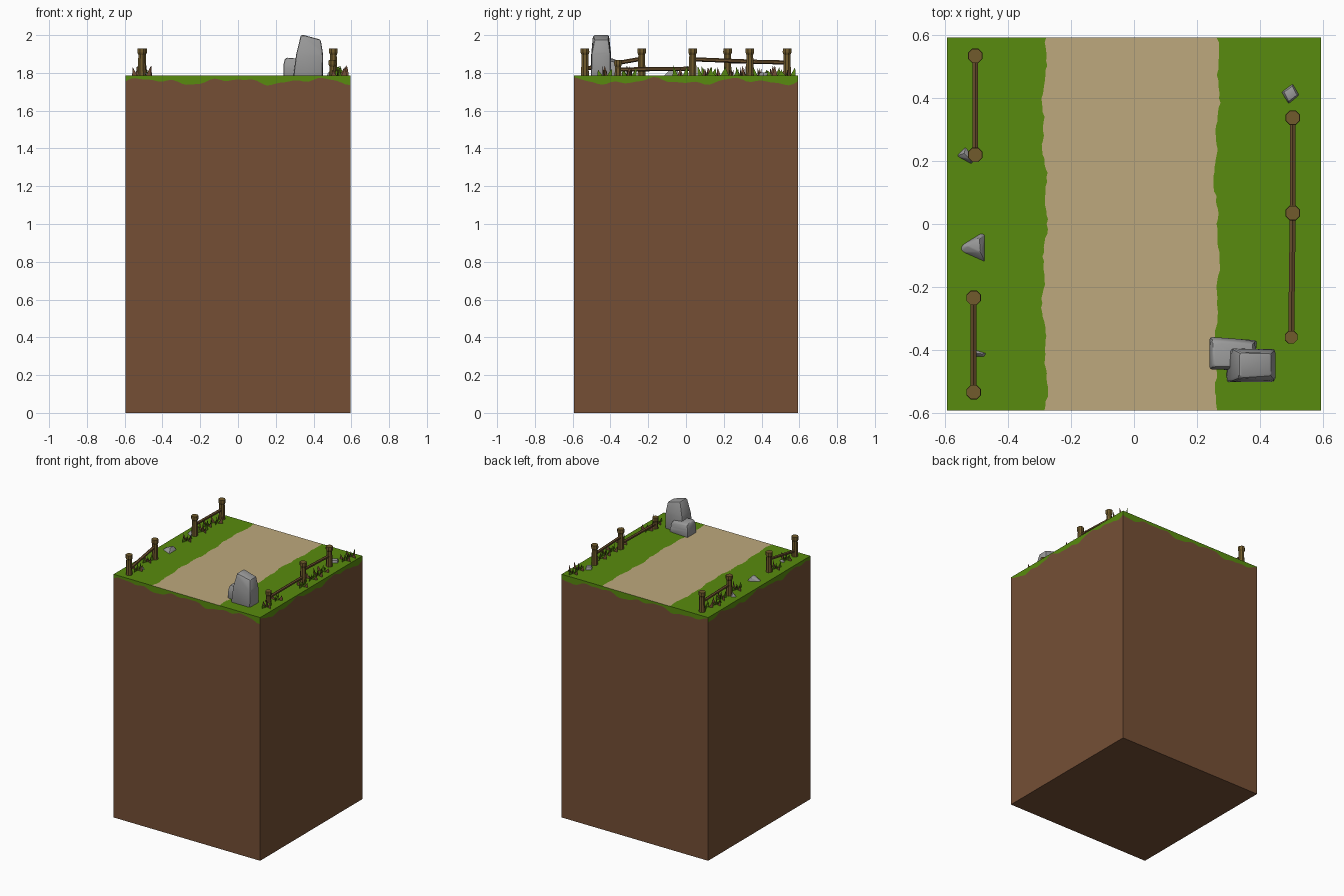
import bpy, bmesh, math, random
from mathutils import Vector

if "Cube" in bpy.data.objects:
    bpy.data.objects.remove(bpy.data.objects["Cube"])

random.seed(4)
X, Y, TOP = 0.595, 0.593, 1.785


def mat(name, rgb):
    m = bpy.data.materials.new(name)
    lin = [(c / 255 / 12.92 if c / 255 < 0.04 else ((c / 255 + 0.055) / 1.055) ** 2.4) for c in rgb]
    m.diffuse_color = (*lin, 1)
    m.use_nodes = True
    m.node_tree.nodes["Principled BSDF"].inputs["Base Color"].default_value = m.diffuse_color
    return m


DIRT = mat("dirt_brown", (117, 79, 53))
GRASS = mat("grass_green", (88, 139, 14))
PATH = mat("path_tan", (189, 169, 125))
WOOD = mat("post_wood", (113, 91, 44))
RAIL = mat("rail_wood", (104, 78, 44))
STONE = mat("stone_grey", (154, 154, 154))


def finish(name, bm, mats, normals=True):
    if normals:
        bmesh.ops.recalc_face_normals(bm, faces=bm.faces)
    me = bpy.data.meshes.new(name)
    bm.to_mesh(me)
    bm.free()
    for m in mats:
        me.materials.append(m)
    ob = bpy.data.objects.new(name, me)
    bpy.context.collection.objects.link(ob)
    return ob


def face(bm, pts, mi=0):
    f = bm.faces.new([bm.verts.new(p) for p in pts])
    f.material_index = mi


# Earth block: wavy grass skirt on four sides, path strip across the top
def skirt(t, k):
    return (1.755 + 0.012 * math.sin(14 * t + 1.9 * k) + 0.008 * math.sin(31 * t + k)
            + 0.004 * math.sin(57 * t + 2 * k))


bm = bmesh.new()
corners = [(-X, -Y), (X, -Y), (X, Y), (-X, Y)]
N = 48
for k in range(4):
    a, b = Vector(corners[k]), Vector(corners[(k + 1) % 4])
    for i in range(N):
        p, q = a.lerp(b, i / N), a.lerp(b, (i + 1) / N)
        zp, zq = skirt(i / N * 1.19, k), skirt((i + 1) / N * 1.19, k)
        face(bm, [(*p, 0), (*q, 0), (*q, zq), (*p, zp)], 0)
        face(bm, [(*p, zp), (*q, zq), (*q, TOP), (*p, TOP)], 1)
face(bm, [(x, y, 0) for x, y in reversed(corners)], 0)


def edge(y, base, k):
    return base + 0.006 * math.sin(11 * y + k) + 0.004 * math.sin(37 * y + 2 * k) + random.uniform(-0.003, 0.003)


R = 80
rows = [-Y + 2 * Y * i / R for i in range(R + 1)]
cols = [(-X, edge(y, -0.284, 1), edge(y, 0.264, 3), X) for y in rows]
for i in range(R):
    for c in range(3):
        face(bm, [(cols[i][c], rows[i], TOP), (cols[i][c + 1], rows[i], TOP),
                  (cols[i + 1][c + 1], rows[i + 1], TOP), (cols[i + 1][c], rows[i + 1], TOP)],
             2 if c == 1 else 1)
bmesh.ops.remove_doubles(bm, verts=bm.verts, dist=1e-5)
finish("earth_block", bm, [DIRT, GRASS, PATH], normals=False)


# Fence posts: octagonal shaft with a flared cap
def post(name, x, y, h, s=1.0):
    bm = bmesh.new()
    prof = [(0.023, -0.01), (0.019, h - 0.035), (0.025, h - 0.022), (0.024, h)]
    rings = []
    for r, z in prof:
        rings.append([bm.verts.new((x + s * r * math.cos((j + .5) * math.pi / 4),
                                    y + s * r * math.sin((j + .5) * math.pi / 4), TOP + z)) for j in range(8)])
    for lo, hi in zip(rings, rings[1:]):
        for j in range(8):
            bm.faces.new([lo[j], lo[(j + 1) % 8], hi[(j + 1) % 8], hi[j]])
    bm.faces.new(rings[0])
    bm.faces.new(rings[-1])
    finish(name, bm, [WOOD])


posts = [(-0.505, 0.535, .145), (-0.505, 0.22, .145), (-0.51, -0.235, .145), (-0.51, -0.535, .145),
         (0.505, 0.338, .145), (0.505, 0.035, .145), (0.5, -0.36, .082, .88)]
for i, p in enumerate(posts):
    post(f"fence_post_{i + 1}", *p)


# Rails between posts
def rail(name, a, b, r=0.011):
    a, b = Vector(a), Vector(b)
    bm = bmesh.new()
    bmesh.ops.create_cone(bm, cap_ends=True, segments=6, radius1=r, radius2=r, depth=(b - a).length)
    rot = (b - a).to_track_quat('Z', 'Y').to_matrix().to_4x4()
    rot.translation = (a + b) / 2
    bm.transform(rot)
    finish(name, bm, [RAIL])


rail("rail_left_back", (-0.505, 0.22, 1.862), (-0.505, 0.535, 1.855))
rail("rail_left_front", (-0.51, -0.535, 1.822), (-0.51, -0.235, 1.875))
rail("rail_right_back", (0.505, 0.035, 1.872), (0.505, 0.338, 1.86))
rail("rail_right_front", (0.505, 0.035, 1.822), (0.5, -0.36, 1.818))


# Rocks: hull of a base outline and a top outline, edges bevelled
def rock(name, base, top, bevel):
    bm = bmesh.new()
    for p in base:
        bm.verts.new((p[0], p[1], TOP - 0.01))
        if len(p) > 2:
            bm.verts.new((p[0], p[1], p[2]))
    for p in top:
        bm.verts.new(p)
    bmesh.ops.convex_hull(bm, input=bm.verts)
    bmesh.ops.dissolve_limit(bm, angle_limit=0.05, verts=bm.verts, edges=bm.edges)
    if bevel:
        bmesh.ops.bevel(bm, geom=list(bm.edges), offset=bevel, segments=2, profile=0.5,
                        affect='EDGES', clamp_overlap=True)
    ob = finish(name, bm, [STONE])
    bpy.ops.object.select_all(action='DESELECT')
    ob.select_set(True)
    bpy.context.view_layer.objects.active = ob
    bpy.ops.object.shade_smooth_by_angle(angle=math.radians(28))


rock("tall_boulder",
     [(0.292, -0.503), (0.447, -0.503, 1.81), (0.45, -0.398, 1.81), (0.3, -0.396)],
     [(0.308, -0.502, 1.9), (0.45, -0.5, 1.9), (0.45, -0.4, 1.9), (0.31, -0.396, 1.9),
      (0.334, -0.492, 2.004), (0.438, -0.485, 1.976), (0.438, -0.41, 1.976), (0.334, -0.408, 2.004)], 0.01)
rock("low_boulder",
     [(0.24, -0.463, 1.84), (0.38, -0.465, 1.82), (0.392, -0.37, 1.82), (0.24, -0.359, 1.84)],
     [(0.25, -0.455, 1.882), (0.37, -0.455, 1.872), (0.38, -0.38, 1.86), (0.25, -0.368, 1.874)], 0.009)
rock("flat_rock_left", [(-0.558, -0.07), (-0.485, -0.025), (-0.47, -0.03), (-0.47, -0.13), (-0.56, -0.09)],
     [(-0.53, -0.07, 1.802), (-0.492, -0.045, 1.812), (-0.488, -0.09, 1.812)], 0.003)
rock("flat_rock_by_post", [(-0.57, 0.215), (-0.535, 0.25), (-0.505, 0.21), (-0.515, 0.185)],
     [(-0.54, 0.225, 1.812), (-0.52, 0.205, 1.808)], 0.003)
rock("pebble_under_rail", [(-0.515, -0.425), (-0.515, -0.395), (-0.463, -0.41), (-0.475, -0.428)],
     [(-0.5, -0.412, 1.802), (-0.483, -0.413, 1.8)], 0.002)
rock("pebble_right", [(0.467, 0.42), (0.505, 0.448), (0.528, 0.41), (0.492, 0.38)],
     [(0.476, 0.42, 1.803), (0.504, 0.439, 1.803), (0.519, 0.41, 1.803), (0.492, 0.389, 1.803)], 0.003)

# Grass tufts: crossed upright cards of pointed blades
def tufts(name, cx, ys):
    bm = bmesh.new()
    for y in ys:
        x = cx + random.uniform(-0.015, 0.015)
        turn = random.uniform(-0.4, 0.4)
        for card in range(2):
            d = Vector((math.cos(turn + card * math.pi / 2), math.sin(turn + card * math.pi / 2), 0))
            for j in (-1, 0, 1):
                c = Vector((x, y, TOP - 0.002)) + d * j * 0.026
                h = random.uniform(0.03, 0.058)
                tip = c + d * (0.012 * j) + Vector((0, 0, h))
                face(bm, [c - d * 0.015, c + d * 0.015, tip], 1 if (j + card) % 2 else 0)
    finish(name, bm, [GRASS, DIRT], normals=False)


tufts("grass_tufts_left", -0.508, [0.46, 0.39, 0.3, 0.12, -0.3, -0.45])
tufts("grass_tufts_right", 0.53, [0.54, 0.47, 0.24, 0.17, 0.1, -0.03, -0.3, -0.43])
